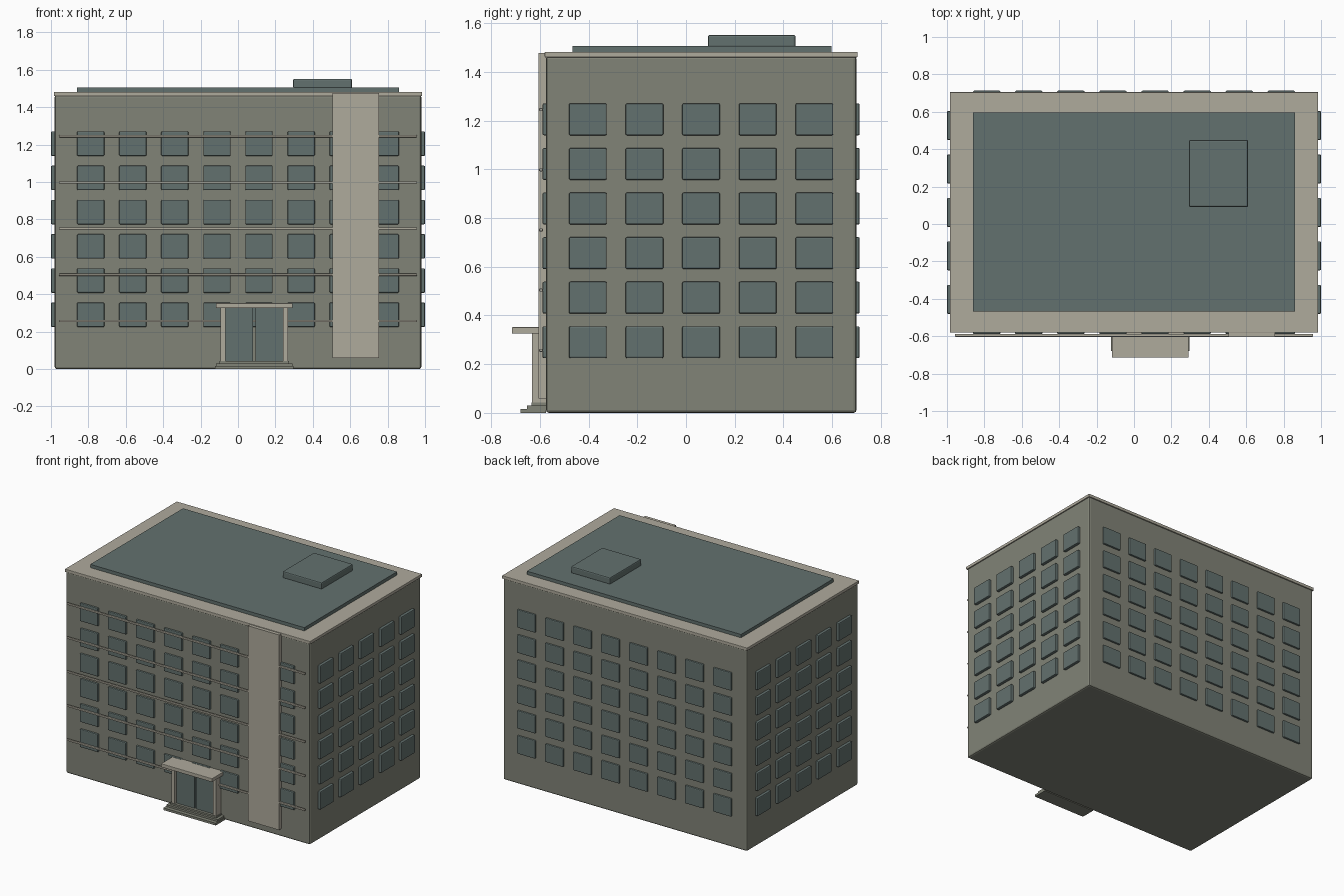
import bpy
import bmesh
from mathutils import Matrix, Vector

cube = bpy.data.objects.get("Cube")
if cube:
    bpy.data.objects.remove(cube, do_unlink=True)


def material(name, rgb):
    mat = bpy.data.materials.new(name)
    mat.use_nodes = True
    colour = (*rgb, 1.0)
    mat.diffuse_color = colour
    mat.node_tree.nodes["Principled BSDF"].inputs["Base Color"].default_value = colour
    return mat


WALL = material("olive grey wall", (0.22, 0.228, 0.184))
TRIM = material("pale stone trim", (0.43, 0.405, 0.335))
GLASS = material("blue grey glass", (0.124, 0.165, 0.158))


def boxes(name, mat, spans, bevel=0.0):
    """One object made of boxes, each given as (x range, y range, z range)."""
    bm = bmesh.new()
    for span in spans:
        lo = Vector([s[0] for s in span])
        hi = Vector([s[1] for s in span])
        place = Matrix.Translation((lo + hi) / 2) @ Matrix.Diagonal((*(hi - lo), 1.0))
        bmesh.ops.create_cube(bm, size=1.0, matrix=place)
    mesh = bpy.data.meshes.new(name)
    bm.to_mesh(mesh)
    bm.free()
    mesh.materials.append(mat)
    obj = bpy.data.objects.new(name, mesh)
    bpy.context.collection.objects.link(obj)
    if bevel:
        mod = obj.modifiers.new("soft edges", "BEVEL")
        mod.width = bevel
        mod.segments = 2
    return obj


def around(centre, size):
    return (centre - size / 2, centre + size / 2)


LEFT, FRONT, BACK = 0.98, -0.575, 0.70

# Main block and roof
boxes("main_block", WALL, [((-LEFT, LEFT), (FRONT, BACK), (0, 1.465))], 0.012)
boxes("roof_rim", TRIM, [((-0.985, 0.985), (-0.58, 0.705), (1.46, 1.482))], 0.003)
boxes("roof_panel", GLASS, [((-0.86, 0.86), (-0.467, 0.597), (1.48, 1.506))])
boxes("roof_hatch", GLASS, [((0.295, 0.61), (0.09, 0.45), (1.5, 1.552))], 0.008)

# Windows in a regular grid on all four walls
rows = [around(0.29 + 0.183 * i, 0.131) for i in range(6)]
columns = [around(-0.7875 + 0.225 * i, 0.146) for i in range(8)]
side_columns = [around(-0.403 + 0.2325 * i, 0.155) for i in range(5)]
boxes("front_windows", GLASS,
      [(c, (FRONT - 0.014, FRONT + 0.02), r) for c in columns for r in rows], 0.006)
boxes("back_windows", GLASS,
      [(c, (BACK - 0.02, BACK + 0.013), r) for c in columns for r in rows], 0.006)
for name, side in (("left", 1), ("right", -1)):
    depth = tuple(sorted((side * (LEFT - 0.02), side * 1.0)))
    boxes(name + "_windows", GLASS,
          [(depth, c, r) for c in side_columns for r in rows], 0.006)

# Front pilaster and horizontal rails
boxes("front_pilaster", TRIM, [((0.505, 0.753), (-0.605, FRONT), (0.06, 1.477))])
boxes("front_rails", TRIM,
      [((-0.957, 0.957), (-0.603, -0.588), around(0.257 + 0.247 * i, 0.012))
       for i in range(5)], 0.003)

# Entrance: steps, posts, double door and canopy
MID = 0.087
boxes("entrance_steps", WALL,
      [(around(MID, 0.42), (-0.68, FRONT), (0, 0.016)),
       (around(MID, 0.41), (-0.652, FRONT), (0.016, 0.03)),
       (around(MID, 0.37), (-0.635, FRONT), (0.03, 0.042))])
boxes("entrance_posts", TRIM,
      [(around(MID + s * 0.167, 0.027), (-0.632, FRONT), (0.03, 0.33)) for s in (-1, 1)])
boxes("entrance_doors", GLASS,
      [(around(MID + s * 0.079, 0.147), (-0.615, -0.585), (0.04, 0.328)) for s in (-1, 1)])
boxes("entrance_canopy", TRIM, [(around(MID, 0.41), (-0.715, FRONT), (0.326, 0.352))], 0.003)
